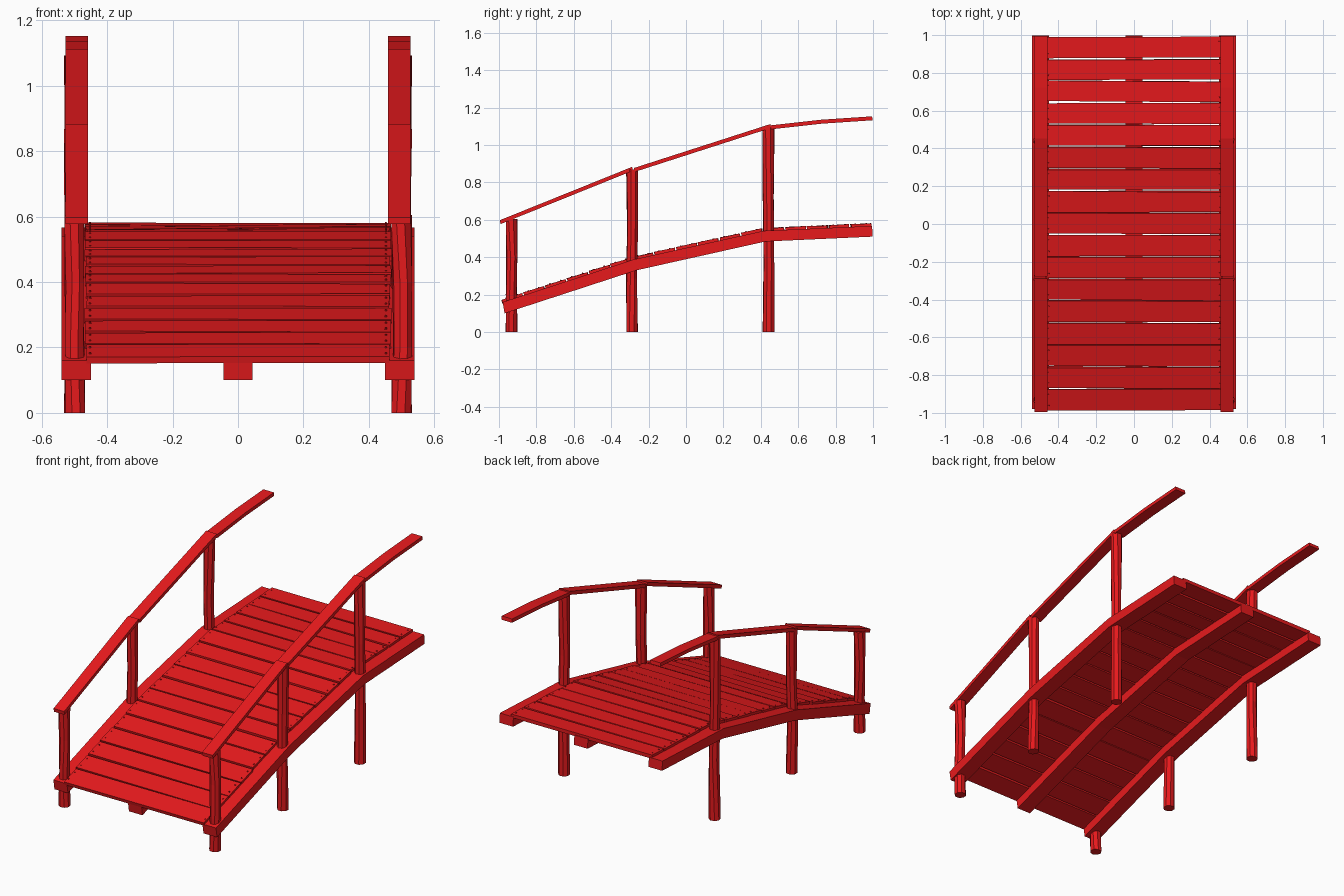
import bpy, bmesh, math, random
from mathutils import Matrix, Vector

if "Cube" in bpy.data.objects:
    bpy.data.objects.remove(bpy.data.objects["Cube"])

random.seed(4)
red = bpy.data.materials.new("red_paint")
red.diffuse_color = (0.8, 0.01, 0.012, 1)
red.use_nodes = True
red.node_tree.nodes["Principled BSDF"].inputs["Base Color"].default_value = red.diffuse_color


def finish(name, bm):
    bmesh.ops.recalc_face_normals(bm, faces=bm.faces)
    me = bpy.data.meshes.new(name)
    bm.to_mesh(me)
    bm.free()
    ob = bpy.data.objects.new(name, me)
    me.materials.append(red)
    bpy.context.collection.objects.link(ob)
    return ob


def height(points, y):
    # height on a side-view polyline, and the slope angle there
    for (y0, z0), (y1, z1) in zip(points, points[1:]):
        if y <= y1 or (y1, z1) == points[-1]:
            return z0 + (z1 - z0) * (y - y0) / (y1 - y0), math.atan2(z1 - z0, y1 - y0)


def beam(name, x, width, bottom, top):
    # strip with a side-view outline, extruded across x
    bm = bmesh.new()
    rings = []
    for (yb, zb), (yt, zt) in zip(bottom, top):
        rings.append([bm.verts.new((x + s * width / 2, y, z))
                      for s, y, z in ((-1, yb, zb), (1, yb, zb), (1, yt, zt), (-1, yt, zt))])
    for a, b in zip(rings, rings[1:]):
        for i in range(4):
            j = (i + 1) % 4
            bm.faces.new((a[i], a[j], b[j], b[i]))
    bm.faces.new(rings[0])
    bm.faces.new(rings[-1])
    return finish(name, bm)


def post(name, x, y, top):
    # rough hewn octagonal post with slightly wandering rings
    bm = bmesh.new()
    rings = []
    for k, t in enumerate((0, 0.33, 0.66, 1)):
        wander = 0.004 if 0 < k < 3 else 0.0
        ox, oy = random.uniform(-wander, wander), random.uniform(-wander, wander)
        twist = random.uniform(-0.2, 0.2)
        r = 0.033 - wander * 0.7
        rings.append([bm.verts.new((x + ox + r * math.cos(a), y + oy + r * math.sin(a), top * t))
                      for a in [math.tau * (i + 0.5) / 8 + twist for i in range(8)]])
    for a, b in zip(rings, rings[1:]):
        for i in range(8):
            j = (i + 1) % 8
            bm.faces.new((a[i], a[j], b[j], b[i]))
    bm.faces.new(rings[0])
    bm.faces.new(rings[-1])
    return finish(name, bm)


# three bent support beams under the deck
low = [(-0.97, 0.10), (-0.265, 0.33), (0.425, 0.484), (0.998, 0.51)]
high = [(-0.98, 0.16), (-0.28, 0.388), (0.415, 0.541), (0.995, 0.567)]
for label, x in (("left", -0.495), ("middle", 0), ("right", 0.495)):
    beam(label + "_support_beam", x, 0.09, low, high)

# deck planks, each with nail heads
count = 17
for i in range(count):
    y = -0.928 + i * (0.935 + 0.928) / (count - 1)
    z, slope = height(high, y)
    bm = bmesh.new()
    length = 0.93 + random.uniform(-0.008, 0.008)
    bmesh.ops.create_cube(bm, size=1, matrix=Matrix.Diagonal((length, 0.108 / math.cos(slope), 0.022, 1)))
    for v in bm.verts:
        v.co += Vector((0, random.uniform(-0.003, 0.003), random.uniform(-0.002, 0.002)))
    for nx in (-0.452, 0.452):
        for ny in (-0.03, 0.03):
            bmesh.ops.create_cone(bm, cap_ends=True, segments=6, radius1=0.004, radius2=0.003,
                                  depth=0.006, matrix=Matrix.Translation((nx, ny, 0.012)))
    plank = finish("deck_plank_%02d" % (i + 1), bm)
    plank.location = (0, y, z + 0.003)
    plank.rotation_euler = (slope * 0.95, 0, random.uniform(-0.003, 0.003))

# handrail boards and posts on both sides
boards = [((-0.992, 0.587), (-0.285, 0.872)),
          ((-0.275, 0.866), (0.455, 1.101)),
          ((0.455, 1.094), (0.998, 1.142))]
for label, s in (("left", -1), ("right", 1)):
    for i, (a, b) in enumerate(boards):
        mid = ((a[0] + b[0]) / 2, (a[1] + b[1]) / 2 + (0.006 if i == 2 else 0))
        path = (a, mid, b)
        beam("%s_handrail_%d" % (label, i + 1), s * 0.493, 0.07,
             [(y, z - 0.01) for y, z in path], [(y - 0.003, z + 0.011) for y, z in path])
    for i, (y, top) in enumerate(((-0.932, 0.605), (-0.288, 0.868), (0.442, 1.093))):
        post("%s_post_%d" % (label, i + 1), s * 0.5, y, top)
